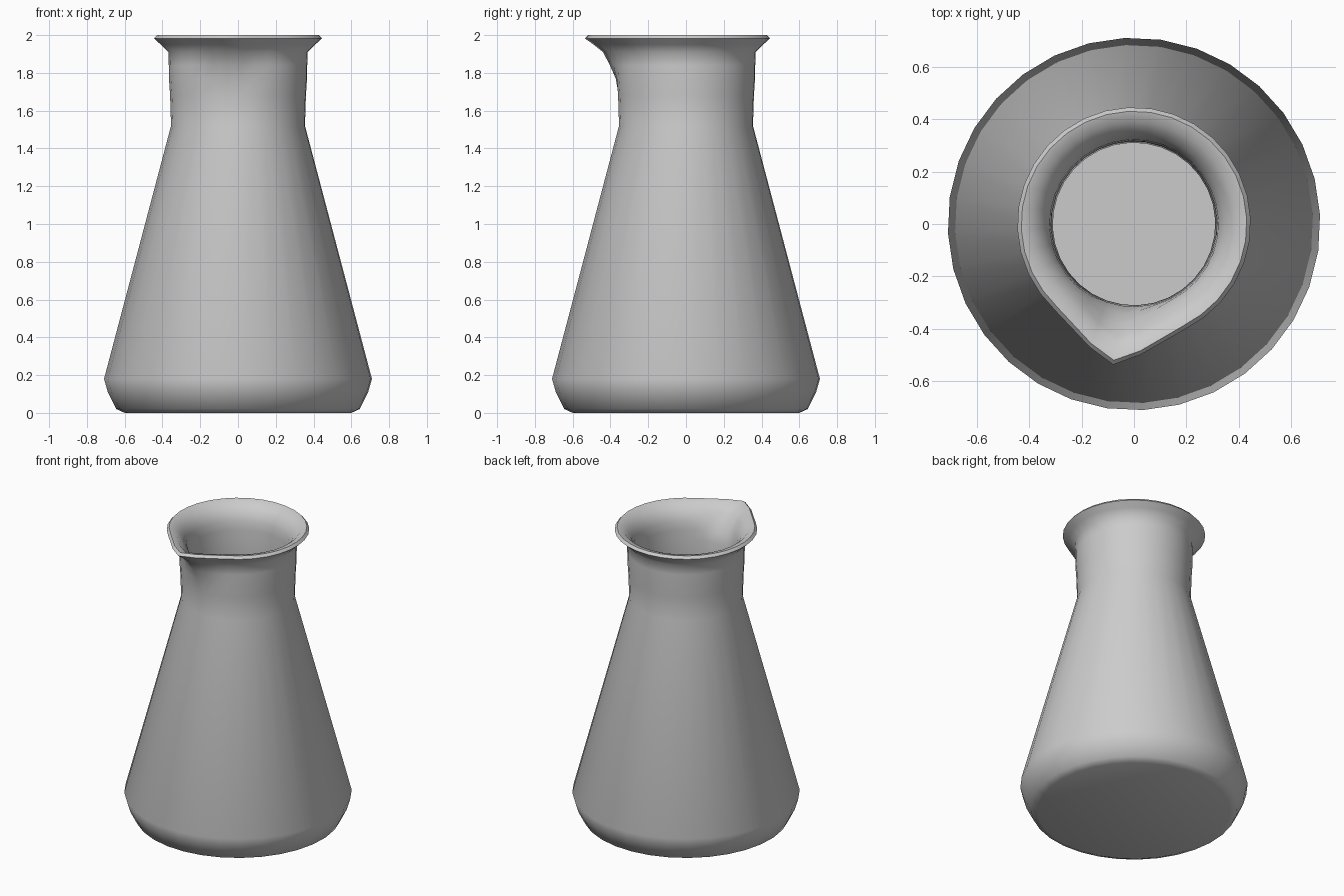
import bpy, bmesh, math
from mathutils import Vector

if "Cube" in bpy.data.objects:
    bpy.data.objects.remove(bpy.data.objects["Cube"])

SIDES = 32
SPOUT_DIR = math.atan2(-0.54, -0.08)

# (radius, height, spout overhang) from outer base up, over the rim, down to inner floor
PROFILE = [
    (0.60, 0.00, 0), (0.645, 0.02, 0), (0.69, 0.11, 0), (0.71, 0.18, 0),
    (0.355, 1.52, 0), (0.36, 1.68, 0), (0.366, 1.77, 0.01), (0.367, 1.84, 0.04),
    (0.369, 1.91, 0.075), (0.41, 1.95, 0.085), (0.445, 1.983, 0.097),
    (0.43, 2.00, 0.095), (0.39, 1.99, 0.09),
    (0.345, 1.94, 0.085), (0.322, 1.89, 0.065), (0.318, 1.83, 0.03),
    (0.315, 1.77, 0.0), (0.31, 1.52, 0), (0.665, 0.18, 0), (0.60, 0.05, 0),
]


def spout_radius(angle, r, overhang):
    """Radius of the hull around the neck circle and a small spout tip circle."""
    if overhang == 0:
        return r
    best = r
    tip_r = 0.09
    reach = r + overhang - tip_r
    d = angle - SPOUT_DIR
    for i in range(41):
        t = i / 40
        c, rad = reach * t, r + (tip_r - r) * t
        disc = rad ** 2 - (c * math.sin(d)) ** 2
        if disc >= 0:
            best = max(best, c * math.cos(d) + math.sqrt(disc))
    return best


# Hollow flask with pouring spout
bm = bmesh.new()
rings = []
for r, z, e in PROFILE:
    ring = []
    for i in range(SIDES):
        a = SPOUT_DIR + 2 * math.pi * i / SIDES
        rr = spout_radius(a, r, e)
        ring.append(bm.verts.new(Vector((rr * math.cos(a), rr * math.sin(a), z))))
    rings.append(ring)
for low, high in zip(rings, rings[1:]):
    for i in range(SIDES):
        j = (i + 1) % SIDES
        bm.faces.new((low[i], low[j], high[j], high[i]))
bm.faces.new(rings[0][::-1])
bm.faces.new(rings[-1])
bmesh.ops.recalc_face_normals(bm, faces=bm.faces)

mesh = bpy.data.meshes.new("conical_flask")
bm.to_mesh(mesh)
bm.free()
flask = bpy.data.objects.new("conical_flask", mesh)
bpy.context.collection.objects.link(flask)
bpy.context.view_layer.objects.active = flask
flask.select_set(True)
bpy.ops.object.shade_smooth_by_angle(angle=math.radians(50))
